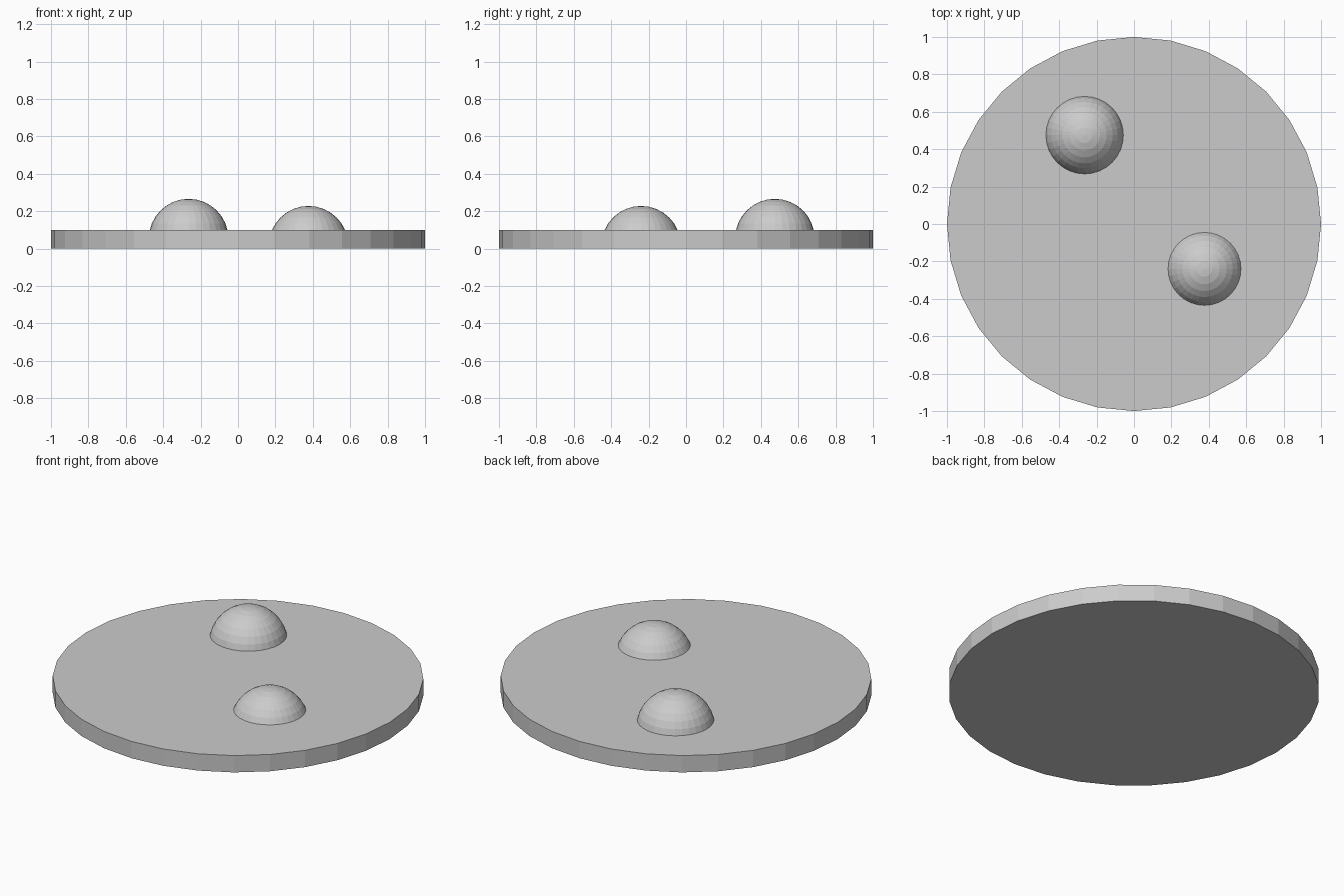
import bpy
import bmesh

cube = bpy.data.objects.get("Cube")
if cube:
    bpy.data.objects.remove(cube, do_unlink=True)

# One plain grey for the whole model
GREY = (0.6, 0.6, 0.6, 1.0)
grey = bpy.data.materials.new("light_grey")
grey.use_nodes = True
grey.diffuse_color = GREY
grey.node_tree.nodes["Principled BSDF"].inputs["Base Color"].default_value = GREY

DISC_HEIGHT = 0.1
BALL_RADIUS = 0.213


def add_part(name, bm, location):
    mesh = bpy.data.meshes.new(name)
    bm.to_mesh(mesh)
    bm.free()
    mesh.materials.append(grey)
    part = bpy.data.objects.new(name, mesh)
    part.location = location
    bpy.context.collection.objects.link(part)
    return part


def add_dome(name, x, y, z):
    """Faceted ball, trimmed where it meets the top of the disc."""
    bm = bmesh.new()
    bmesh.ops.create_uvsphere(bm, u_segments=32, v_segments=16, radius=BALL_RADIUS)
    bmesh.ops.bisect_plane(
        bm, geom=bm.verts[:] + bm.edges[:] + bm.faces[:],
        plane_co=(0, 0, DISC_HEIGHT - z), plane_no=(0, 0, 1), clear_inner=True)
    return add_part(name, bm, (x, y, z))


# Flat round base
bm = bmesh.new()
bmesh.ops.create_cone(bm, cap_ends=True, segments=32, radius1=1, radius2=1,
                      depth=DISC_HEIGHT)
add_part("base_disc", bm, (0, 0, DISC_HEIGHT / 2))

# Two balls sunk into the base
add_dome("back_dome", -0.264, 0.475, 0.053)
add_dome("front_dome", 0.377, -0.24, 0.015)
